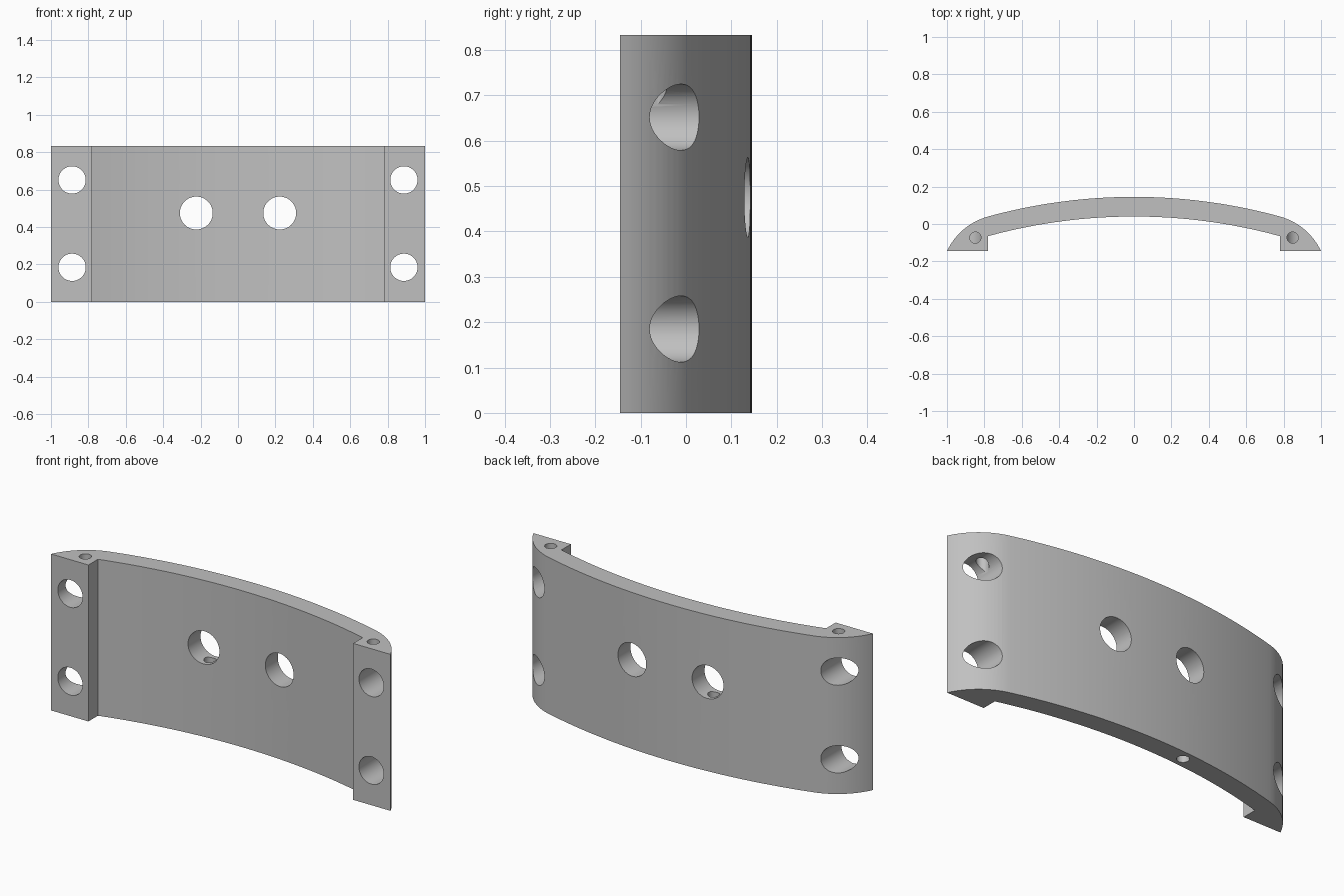
import bpy, bmesh
from math import sin, cos, asin, atan2, pi, radians, hypot
from mathutils import Matrix

if "Cube" in bpy.data.objects:
    bpy.data.objects.remove(bpy.data.objects["Cube"], do_unlink=True)

HEIGHT = 0.833
FOOT_X = 0.78        # inner side of the feet
FOOT_Y = -0.145      # front plane of the feet
OUTER_TOP, INNER_TOP = 0.145, 0.04
SAG = 0.105
RADIUS = (FOOT_X ** 2 + SAG ** 2) / (2 * SAG)
HALF = asin(FOOT_X / RADIUS)

steel = bpy.data.materials.new("light grey metal")
steel.use_nodes = True
grey = (0.53, 0.53, 0.53, 1)
steel.diffuse_color = grey
steel.node_tree.nodes["Principled BSDF"].inputs["Base Color"].default_value = grey


def arc(cx, cy, r, start, end, steps):
    """Points on an arc; angles are measured from +y towards +x."""
    angles = [start + (end - start) * i / steps for i in range(steps + 1)]
    return [(cx + r * sin(a), cy + r * cos(a)) for a in angles]


def add_object(name, bm):
    bmesh.ops.recalc_face_normals(bm, faces=bm.faces)
    mesh = bpy.data.meshes.new(name)
    bm.to_mesh(mesh)
    bm.free()
    mesh.materials.append(steel)
    ob = bpy.data.objects.new(name, mesh)
    bpy.context.collection.objects.link(ob)
    return ob


# Cross-section: shallow back arc, tight tangent end arcs, square feet
back_half = arc(0, OUTER_TOP - RADIUS, RADIUS, 0, HALF, 24)
sx, sy = back_half[-1]
dx, dy = 1 - sx, FOOT_Y - sy
end_angle = 2 * atan2(-dy, dx) - HALF
end_r = hypot(dx, dy) / (2 * sin((end_angle - HALF) / 2))
corner = arc(sx - end_r * sin(HALF), sy - end_r * cos(HALF), end_r,
             HALF, end_angle, 16)
front_half = arc(0, INNER_TOP - RADIUS, RADIUS, HALF, 0, 24)
right = back_half + corner[1:] + [(FOOT_X, FOOT_Y)] + front_half
left = [(-x, y) for x, y in reversed(right) if x > 1e-6]

bm = bmesh.new()
base = bm.faces.new([bm.verts.new((x, y, 0)) for x, y in right + left])
top = bmesh.ops.extrude_face_region(bm, geom=[base])["geom"]
bmesh.ops.translate(bm, vec=(0, 0, HEIGHT),
                    verts=[v for v in top if isinstance(v, bmesh.types.BMVert)])
plate = add_object("curved_plate", bm)


# Drilled holes
def drill(name, centre, r, depth, tilt=0, sides=48):
    bm = bmesh.new()
    matrix = Matrix.Translation(centre) @ Matrix.Rotation(tilt, 4, "X")
    bmesh.ops.create_cone(bm, cap_ends=True, segments=sides, radius1=r,
                          radius2=r, depth=depth, matrix=matrix)
    cutter = add_object(name, bm)
    cutter.hide_render = True
    mod = plate.modifiers.new(name, "BOOLEAN")
    mod.operation = "DIFFERENCE"
    mod.solver = "EXACT"
    mod.object = cutter
    bpy.context.view_layer.objects.active = plate
    bpy.ops.object.modifier_apply(modifier=name)
    bpy.data.objects.remove(cutter, do_unlink=True)


for side in (-1, 1):
    for z in (0.185, 0.652):
        drill("mounting_hole", (side * 0.887, 0, z), 0.073, 1, pi / 2)
    drill("centre_hole", (side * 0.223, 0, 0.475), 0.088, 1, pi / 2)
    # Pin hole from the top down into the upper mounting hole
    drill("top_pin_hole", (side * 0.848, -0.073, 0.78), 0.03, 0.25, 0, 32)

# Pin hole from the bottom up into one centre hole
drill("bottom_pin_hole", (-0.223, 0.084, 0.2), 0.03, 0.5, 0, 32)

# Smooth curves, crisp edges
bpy.ops.object.select_all(action="DESELECT")
plate.select_set(True)
bpy.context.view_layer.objects.active = plate
bpy.ops.object.shade_smooth_by_angle(angle=radians(30))
